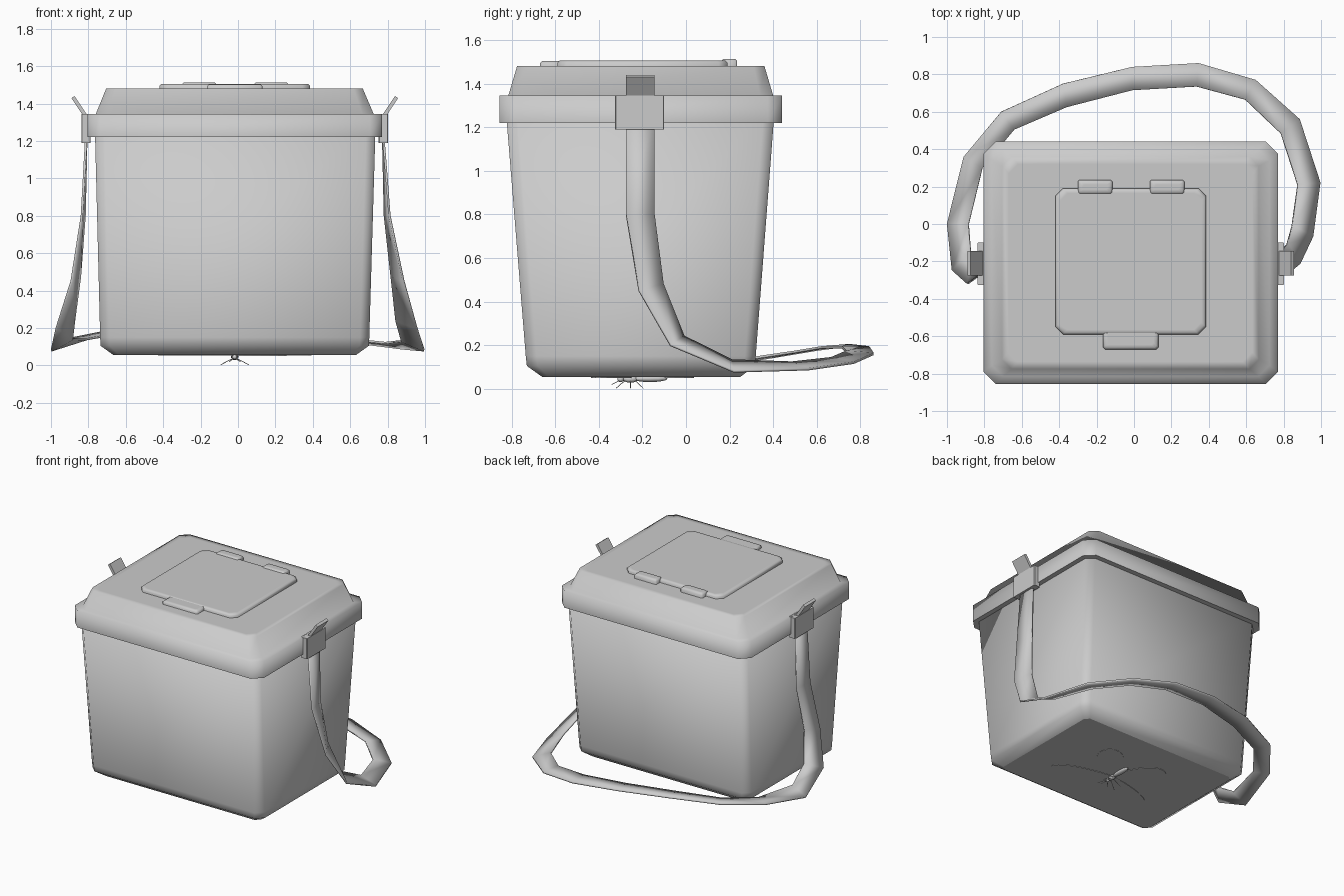
import bpy, bmesh, math
from mathutils import Vector

cube = bpy.data.objects.get("Cube")
if cube:
    bpy.data.objects.remove(cube)

grey = bpy.data.materials.new("light grey plastic")
grey.use_nodes = True
COLOUR = (0.6, 0.6, 0.6, 1)
grey.diffuse_color = COLOUR
grey.node_tree.nodes["Principled BSDF"].inputs["Base Color"].default_value = COLOUR
CX, CY = -0.0175, -0.205


def finish(name, bm, smooth=True):
    bmesh.ops.recalc_face_normals(bm, faces=bm.faces)
    for f in bm.faces:
        f.smooth = smooth
    mesh = bpy.data.meshes.new(name)
    bm.to_mesh(mesh)
    bm.free()
    mesh.materials.append(grey)
    ob = bpy.data.objects.new(name, mesh)
    bpy.context.collection.objects.link(ob)
    return ob


def loft(name, sections, smooth=True):
    """Stack of chamfered rectangles: (x0, x1, y0, y1, chamfer, z)."""
    bm = bmesh.new()
    rings = []
    for x0, x1, y0, y1, c, z in sections:
        pts = [(x0 + c, y0), (x1 - c, y0), (x1, y0 + c), (x1, y1 - c),
               (x1 - c, y1), (x0 + c, y1), (x0, y1 - c), (x0, y0 + c)]
        rings.append([bm.verts.new((x, y, z)) for x, y in pts])
    for a, b in zip(rings, rings[1:]):
        for i in range(8):
            j = (i + 1) % 8
            bm.faces.new((a[i], a[j], b[j], b[i]))
    bottom = bm.faces.new(rings[0])
    bm.faces.new(rings[-1])
    for e in bottom.edges:
        e.smooth = False
    return finish(name, bm, smooth)


def strip(name, pairs, thickness, smooth=True):
    """Band through pairs of edge points, given thickness."""
    bm = bmesh.new()
    rows = [[bm.verts.new(p) for p in pair] for pair in pairs]
    for a, b in zip(rows, rows[1:]):
        bm.faces.new((a[0], a[1], b[1], b[0]))
    ob = finish(name, bm, smooth)
    mod = ob.modifiers.new("thickness", "SOLIDIFY")
    mod.thickness = thickness
    mod.offset = 0
    return ob


def raised_plate(name, x0, x1, y0, y1, c, top):
    """Low plate with a softened rim."""
    def ring(d, z):
        return (x0 + d, x1 - d, y0 + d, y1 - d, c, z)
    return loft(name, [ring(0, 1.47), ring(0, top - 0.01), ring(0.01, top), ring(0.025, top)])


# Tapered box
loft("box_body", [(-0.665, 0.63, -0.66, 0.25, 0.03, 0.055),
                  (-0.735, 0.70, -0.73, 0.315, 0.05, 0.105),
                  (-0.737, 0.702, -0.735, 0.32, 0.05, 0.15),
                  (-0.765, 0.735, -0.825, 0.405, 0.05, 1.26)])

# Lid with a rim ledge and sloping shoulder
loft("lid", [(-0.805, 0.77, -0.855, 0.44, 0.065, 1.22),
             (-0.805, 0.77, -0.855, 0.44, 0.065, 1.345),
             (-0.76, 0.725, -0.815, 0.40, 0.06, 1.345),
             (-0.705, 0.667, -0.775, 0.36, 0.05, 1.48),
             (-0.67, 0.632, -0.735, 0.32, 0.05, 1.48)])

# Hatch on the lid with hinges and latch
raised_plate("hatch", -0.42, 0.385, -0.59, 0.19, 0.04, 1.505)
raised_plate("hatch_latch", -0.165, 0.13, -0.67, -0.56, 0.01, 1.503)
for side, x in (("right", -0.30), ("left", 0.085)):
    raised_plate("hatch_hinge_" + side, x, x + 0.185, 0.16, 0.235, 0.008, 1.513)

# Clips on both ends of the lid
for side, s in (("right", -1), ("left", 1)):
    xs = sorted((CX + s * 0.77, CX + s * 0.82))
    loft("clip_plate_" + side, [(*xs, -0.325, -0.10, 0.004, z) for z in (1.19, 1.345)], False)
    strip("clip_tab_" + side, [[(CX + s * x, y, z) for y in (-0.275, -0.145)]
                               for x, z in ((0.78, 1.30), (0.805, 1.345), (0.865, 1.435))],
          0.02, False)

# Carrying strap hanging down and looping behind the box (outer edge, inner edge)
strap = [((-0.81, -0.275, 1.25), (-0.81, -0.145, 1.25)),
         ((-0.835, -0.28, 0.8), (-0.82, -0.145, 0.8)),
         ((-0.89, -0.32, 0.45), (-0.845, -0.2, 0.47)),
         ((-0.97, -0.25, 0.2), (-0.875, -0.15, 0.24)),
         ((-0.998, 0, 0.08), (-0.885, 0, 0.14)),
         ((-0.91, 0.36, 0.14), (-0.81, 0.3, 0.14)),
         ((-0.71, 0.6, 0.18), (-0.64, 0.505, 0.17)),
         ((-0.38, 0.75, 0.2), (-0.36, 0.625, 0.19)),
         ((-0.01, 0.84, 0.19), (-0.01, 0.715, 0.19)),
         ((0.345, 0.86, 0.16), (0.335, 0.735, 0.17)),
         ((0.65, 0.77, 0.12), (0.595, 0.665, 0.14)),
         ((0.885, 0.56, 0.09), (0.785, 0.485, 0.12)),
         ((0.995, 0.22, 0.08), (0.875, 0.21, 0.13)),
         ((0.955, -0.07, 0.2), (0.845, -0.01, 0.24)),
         ((0.885, -0.215, 0.45), (0.82, -0.105, 0.48)),
         ((0.81, -0.275, 0.8), (0.785, -0.145, 0.8)),
         ((0.775, -0.275, 1.25), (0.775, -0.145, 1.25))]
strip("carry_strap", strap, 0.012)


# Insect under the box: body segments
def segment(name, y, z, size):
    bm = bmesh.new()
    bmesh.ops.create_uvsphere(bm, u_segments=12, v_segments=8, radius=1)
    for v in bm.verts:
        v.co = Vector((CX, y, z)) + Vector(a * b for a, b in zip(v.co, size))
    finish(name, bm)


segment("insect_abdomen", -0.165, 0.046, (0.02, 0.08, 0.015))
segment("insect_thorax", -0.255, 0.044, (0.018, 0.035, 0.016))
segment("insect_head", -0.3, 0.044, (0.013, 0.015, 0.013))


# Flat wings spread on the base
def wing(name, s, root, direction, length, width):
    bm = bmesh.new()
    d = Vector((s * direction[0], direction[1])).normalized()
    n = Vector((-d.y, d.x))
    verts = []
    for i in range(20):
        a = math.tau * i / 20
        t = (1 - math.cos(a)) / 2
        p = d * length * t + n * width * math.sin(a) * (0.4 + 0.6 * t)
        verts.append(bm.verts.new((CX + p.x, root + p.y, 0.053)))
    bm.faces.new(verts)
    ob = finish(name, bm, False)
    mod = ob.modifiers.new("thickness", "SOLIDIFY")
    mod.thickness = 0.003


# Thin bent legs and feelers
def limb(name, points):
    curve = bpy.data.curves.new(name, "CURVE")
    curve.dimensions = "3D"
    curve.bevel_depth = 0.002
    curve.bevel_resolution = 0
    line = curve.splines.new("POLY")
    line.points.add(len(points) - 1)
    for p, co in zip(line.points, points):
        p.co = (*co, 1)
    curve.materials.append(grey)
    bpy.context.collection.objects.link(bpy.data.objects.new(name, curve))


for side, s in (("right", -1), ("left", 1)):
    wing("insect_forewing_" + side, s, -0.255, (0.41, -0.16), 0.44, 0.07)
    wing("insect_hindwing_" + side, s, -0.24, (0.17, 0.17), 0.36, 0.12)
    for i, dy in enumerate((-0.05, 0, 0.045)):
        limb(f"insect_leg_{side}_{i}", [(CX, -0.255 + dy * 0.4, 0.04),
                                        (CX + s * 0.035, -0.255 + dy * 0.8, 0.025),
                                        (CX + s * 0.075, -0.255 + dy * 1.3, 0.003)])
    limb("insect_feeler_" + side, [(CX, -0.3, 0.04), (CX + s * 0.03, -0.34, 0.02)])
